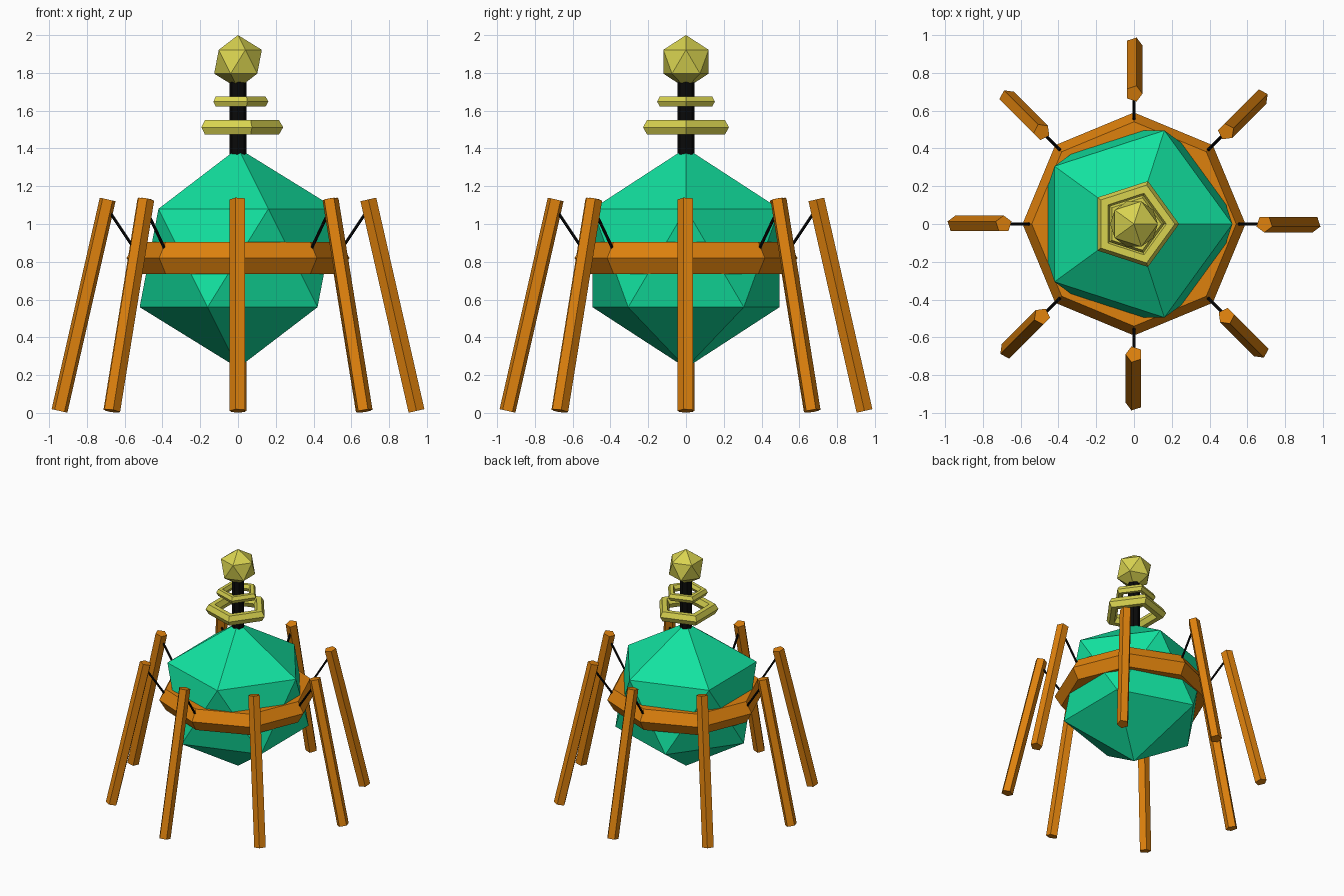
import bpy
import math
from mathutils import Vector, Matrix

if "Cube" in bpy.data.objects:
    bpy.data.objects.remove(bpy.data.objects["Cube"])


def material(name, rgb):
    m = bpy.data.materials.new(name)
    m.diffuse_color = (*rgb, 1.0)
    m.use_nodes = True
    m.node_tree.nodes["Principled BSDF"].inputs["Base Color"].default_value = m.diffuse_color
    return m


GREEN = material("emerald green", (0.006, 0.76, 0.35))
ORANGE = material("burnt orange", (0.73, 0.22, 0.004))
YELLOW = material("pale yellow", (0.69, 0.65, 0.08))
BLACK = material("black", (0.003, 0.003, 0.003))


def finish(name, mat):
    ob = bpy.context.object
    ob.name = name
    ob.data.materials.append(mat)
    return ob


def ico(name, mat, radius, z):
    bpy.ops.mesh.primitive_ico_sphere_add(subdivisions=1, radius=radius, location=(0, 0, z))
    return finish(name, mat)


def ring(name, mat, sides, major, minor, z):
    bpy.ops.mesh.primitive_torus_add(major_segments=sides, minor_segments=6,
                                     major_radius=major, minor_radius=minor,
                                     location=(0, 0, z))
    return finish(name, mat)


def rod(name, mat, sides, radius, low, high, angle):
    """Prism between two (radial distance, z) points, turned about z by angle."""
    a, b = Vector((low[0], 0, low[1])), Vector((high[0], 0, high[1]))
    axis = (b - a).normalized()
    side = Vector((0, -1, 0))
    frame = Matrix((side.cross(axis), side, axis)).transposed().to_4x4()
    bpy.ops.mesh.primitive_cylinder_add(vertices=sides, radius=radius, depth=(b - a).length)
    ob = finish(name, mat)
    ob.matrix_world = (Matrix.Rotation(angle, 4, 'Z')
                       @ Matrix.Translation((a + b) / 2) @ frame)
    return ob


# Faceted body with its octagonal belt
ico("body", GREEN, 0.582, 0.82)
ring("belt_ring", ORANGE, 8, 0.492, 0.098, 0.82)

# Mast with two pentagonal rings and a faceted tip
rod("mast", BLACK, 8, 0.046, (0, 1.3), (0, 1.78), 0)
ring("lower_mast_ring", YELLOW, 5, 0.194, 0.045, 1.512)
ring("upper_mast_ring", YELLOW, 5, 0.130, 0.031, 1.648)
ico("mast_tip", YELLOW, 0.141, 1.859)

# Eight splayed legs, each tied to the belt by a thin strut
for i in range(8):
    angle = i * math.pi / 4
    rod(f"leg_{i + 1}", ORANGE, 5, 0.045, (0.945, 0.0105), (0.69, 1.13), angle)
    rod(f"strut_{i + 1}", BLACK, 8, 0.008, (0.53, 0.84), (0.69, 1.08), angle)
